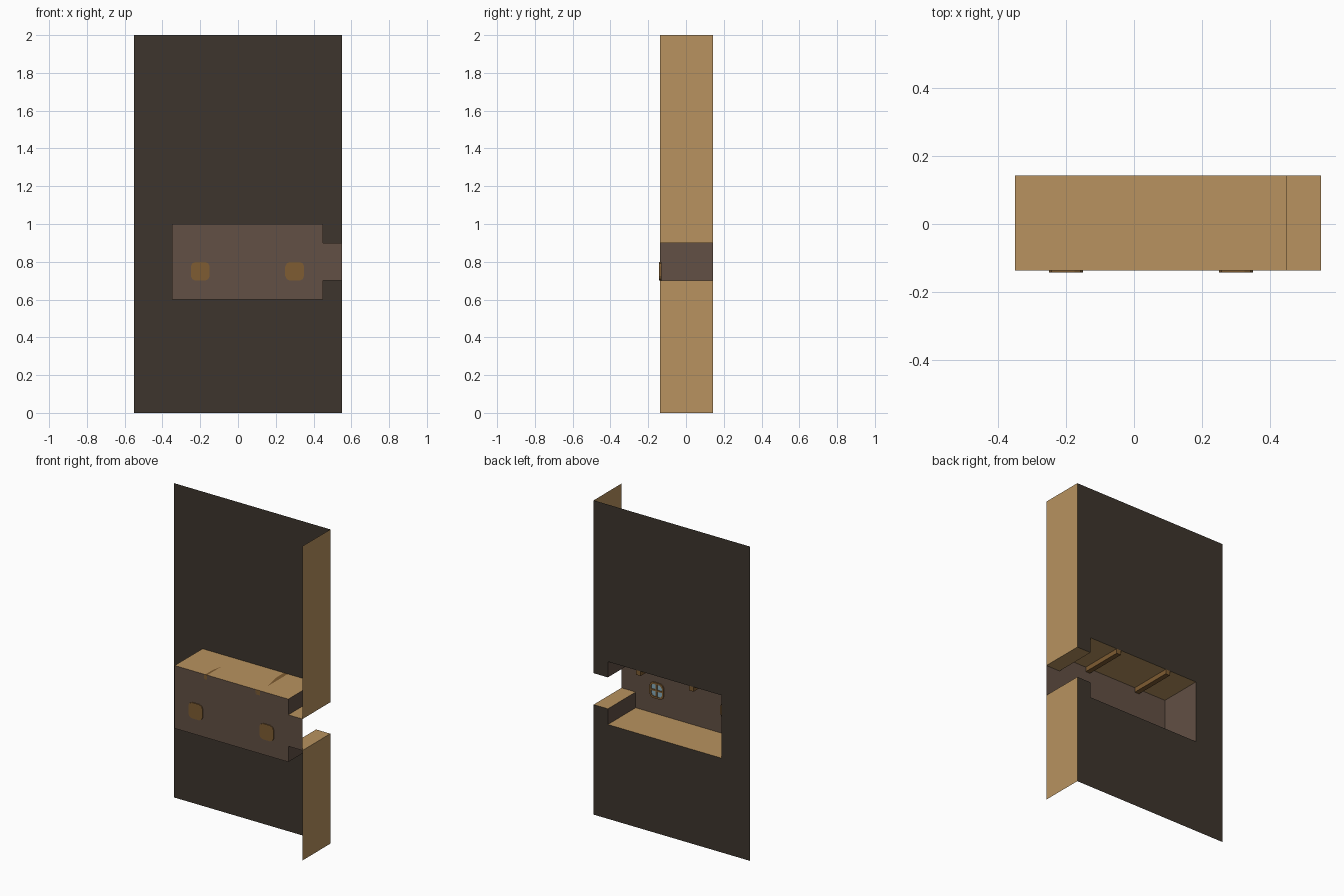
import bpy, bmesh, math

if "Cube" in bpy.data.objects:
    bpy.data.objects.remove(bpy.data.objects["Cube"])

BACK, FRONT = 0.143, -0.137


def material(name, rgb):
    m = bpy.data.materials.new(name)
    m.diffuse_color = (*rgb, 1)
    m.use_nodes = True
    m.node_tree.nodes["Principled BSDF"].inputs["Base Color"].default_value = m.diffuse_color
    return m


DARK = material("dark_wall", (0.047, 0.036, 0.026))
WOOD = material("pale_wood", (0.48, 0.29, 0.115))
PLASTER = material("brown_plaster", (0.122, 0.08, 0.058))
BEAM = material("beam_wood", (0.21, 0.107, 0.032))
GLASS = material("glass", (0.25, 0.42, 0.5))


def finish(name, bm, *mats):
    me = bpy.data.meshes.new(name)
    bm.to_mesh(me)
    bm.free()
    for m in mats:
        me.materials.append(m)
    ob = bpy.data.objects.new(name, me)
    bpy.context.collection.objects.link(ob)
    return ob


def add_polygon(bm, points, y, facing):
    f = bm.faces.new([bm.verts.new((x, y, z)) for x, z in points])
    f.normal_update()
    if f.normal.y * facing < 0:
        f.normal_flip()
    return f


def box(name, lo, hi, mat):
    bm = bmesh.new()
    bmesh.ops.create_cube(bm, size=1)
    for v in bm.verts:
        v.co = [lo[i] if v.co[i] < 0 else hi[i] for i in range(3)]
    return finish(name, bm, mat)


# Outline of the niche, open at its right end
niche = [(.55, .7), (.45, .7), (.45, .6), (-.35, .6),
         (-.35, 1), (.45, 1), (.45, .9), (.55, .9)]

# Large back panel with the niche cut out
bm = bmesh.new()
add_polygon(bm, [(-.55, 0), (.55, 0)] + niche + [(.55, 2), (-.55, 2)], BACK, 1)
finish("back_panel", bm, DARK)

# Side wall above and below the opening
bm = bmesh.new()
for z0, z1 in ((0, .7), (.9, 2)):
    bm.faces.new([bm.verts.new((.55, y, z)) for y, z in
                  ((FRONT, z0), (BACK, z0), (BACK, z1), (FRONT, z1))])
finish("side_wall", bm, WOOD)

# Niche shell: front wall plus strips following the outline, facing inward
bm = bmesh.new()
add_polygon(bm, niche, FRONT, 1)
for a, b in zip(niche, niche[1:]):
    f = bm.faces.new([bm.verts.new((p[0], y, p[1])) for p, y in
                      ((a, FRONT), (a, BACK), (b, BACK), (b, FRONT))])
    f.material_index = 1 if a[1] == b[1] else 0
bmesh.ops.remove_doubles(bm, verts=bm.verts, dist=1e-5)
bm.normal_update()
floor = next(f for f in bm.faces if abs(f.calc_center_median().z - .6) < 1e-4)
if floor.normal.z < 0:
    bmesh.ops.reverse_faces(bm, faces=[f for f in bm.faces if abs(f.normal.y) < .5])
finish("niche_shell", bm, PLASTER, WOOD)

# Ceiling beams
for side, x in (("left", -.137), ("right", .235)):
    box(f"ceiling_beam_{side}", (x - .016, FRONT, .97), (x + .016, BACK, 1.0), BEAM)


# Rounded-square windows: solid backing, raised rim, glass and crossbars
def rounded(r):
    corner = [(1, .5), (.84, .84), (.5, 1)]
    pts = []
    for k in range(4):
        c, s = round(math.cos(k * math.pi / 2)), round(math.sin(k * math.pi / 2))
        pts += [(r * (c * x - s * z), r * (s * x + c * z)) for x, z in corner]
    return pts


for side, x in (("left", -.2), ("right", .3)):
    z = .75
    bm = bmesh.new()
    loops = [[bm.verts.new((x + px, y, z + pz)) for px, pz in rounded(r)]
             for r, y in ((.05, -.143), (.05, -.130), (.039, -.130), (.039, -.135))]
    bm.faces.new(loops[0])
    bm.faces.new(loops[-1]).material_index = 1
    n = len(loops[0])
    for a, b in zip(loops, loops[1:]):
        for i in range(n):
            j = (i + 1) % n
            bm.faces.new((a[i], a[j], b[j], b[i]))
    bmesh.ops.recalc_face_normals(bm, faces=bm.faces)
    finish(f"window_{side}", bm, BEAM, GLASS)
    box(f"window_upright_{side}", (x - .005, -.135, z - .039), (x + .005, -.131, z + .039), BEAM)
    box(f"window_crossbar_{side}", (x - .039, -.135, z - .005), (x + .039, -.1312, z + .005), BEAM)
